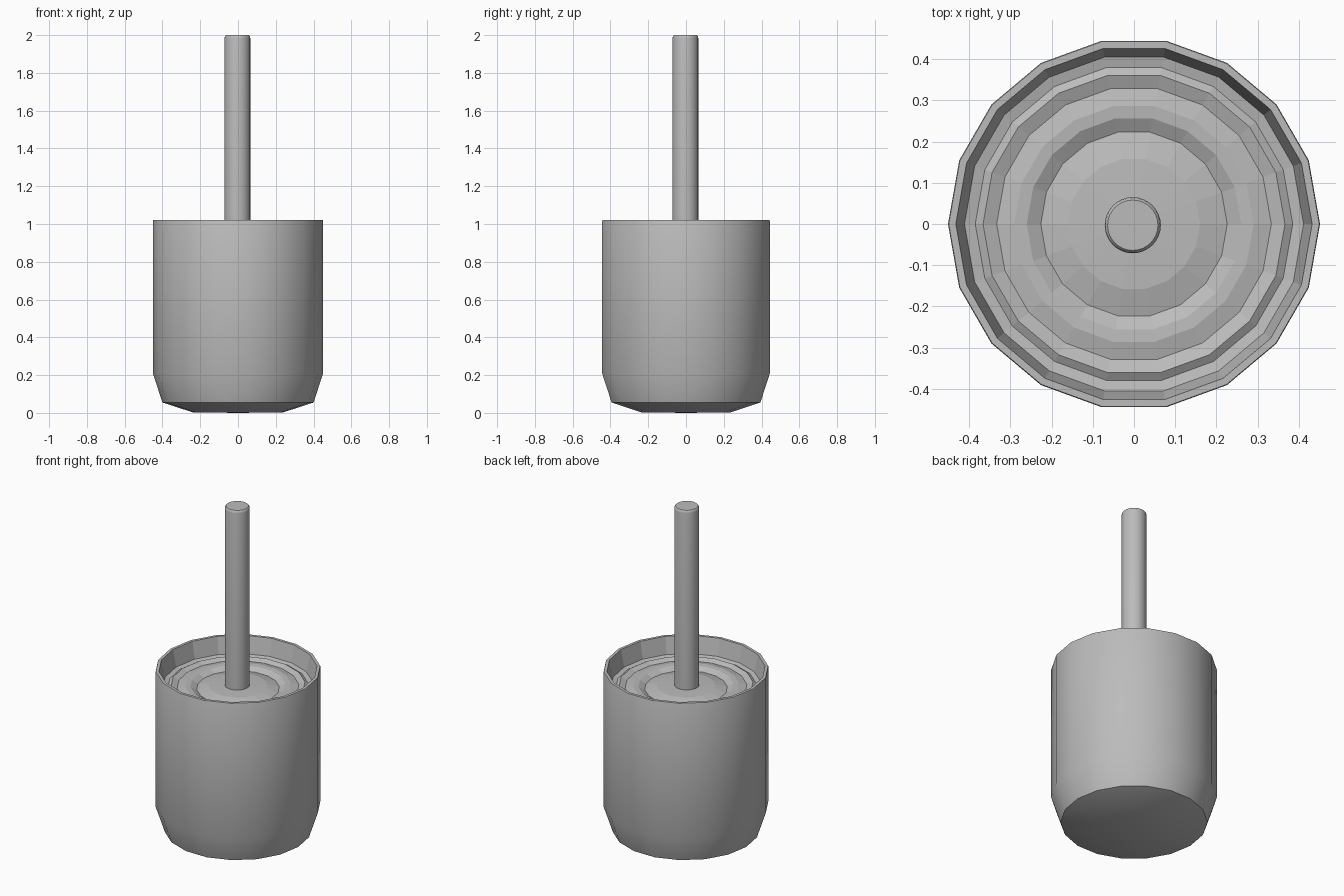
import bpy, bmesh
from math import cos, sin, tau, radians

if "Cube" in bpy.data.objects:
    bpy.data.objects.remove(bpy.data.objects["Cube"])

grey = bpy.data.materials.new("mid_grey")
grey.diffuse_color = (0.5, 0.5, 0.5, 1)
grey.use_nodes = True
grey.node_tree.nodes["Principled BSDF"].inputs["Base Color"].default_value = grey.diffuse_color


def lathe(name, profile, sides, centre=(0, 0), angle=29, flat_inside=None):
    """Revolve (radius, z) points round z; radius 0 makes a pole."""
    bm = bmesh.new()
    rings = []
    for r, z in profile:
        n = 1 if r == 0 else sides
        rings.append([bm.verts.new((centre[0] + r * cos(tau * i / sides),
                                    centre[1] + r * sin(tau * i / sides), z))
                      for i in range(n)])
    for a, b in zip(rings, rings[1:]):
        for i in range(sides):
            j = (i + 1) % sides
            vs = [a[i % len(a)], a[j % len(a)], b[j % len(b)], b[i % len(b)]]
            bm.faces.new(list(dict.fromkeys(vs)))
    bmesh.ops.recalc_face_normals(bm, faces=bm.faces)
    mesh = bpy.data.meshes.new(name)
    bm.to_mesh(mesh)
    bm.free()
    mesh.materials.append(grey)
    ob = bpy.data.objects.new(name, mesh)
    bpy.context.collection.objects.link(ob)
    bpy.ops.object.select_all(action='DESELECT')
    ob.select_set(True)
    bpy.context.view_layer.objects.active = ob
    bpy.ops.object.shade_smooth_by_angle(angle=radians(angle))
    # facets of the recessed top stay flat
    if flat_inside:
        for p in mesh.polygons:
            if p.center.z > 0.5 and p.center.xy.length < flat_inside:
                p.use_smooth = False
    return ob


# 18-sided holder: tapered foot, thin rim and rippled inner top
lathe("holder", [
    (0, 0), (0.24, 0.003), (0.40, 0.055), (0.451, 0.21), (0.451, 1.015),
    (0.449, 1.02), (0.432, 1.02), (0.411, 0.92),
    (0.385, 0.914), (0.366, 0.926), (0.333, 0.913),
    (0.29, 0.923), (0.26, 0.921), (0.226, 0.903),
    (0.16, 0.92), (0, 0.926)], 18, flat_inside=0.425)

# round handle with a softened end
lathe("handle", [
    (0, 0.90), (0.068, 0.90), (0.068, 1.985), (0.066, 1.995),
    (0.061, 2.0), (0, 2.0)], 32, centre=(-0.003, -0.003), angle=40)
